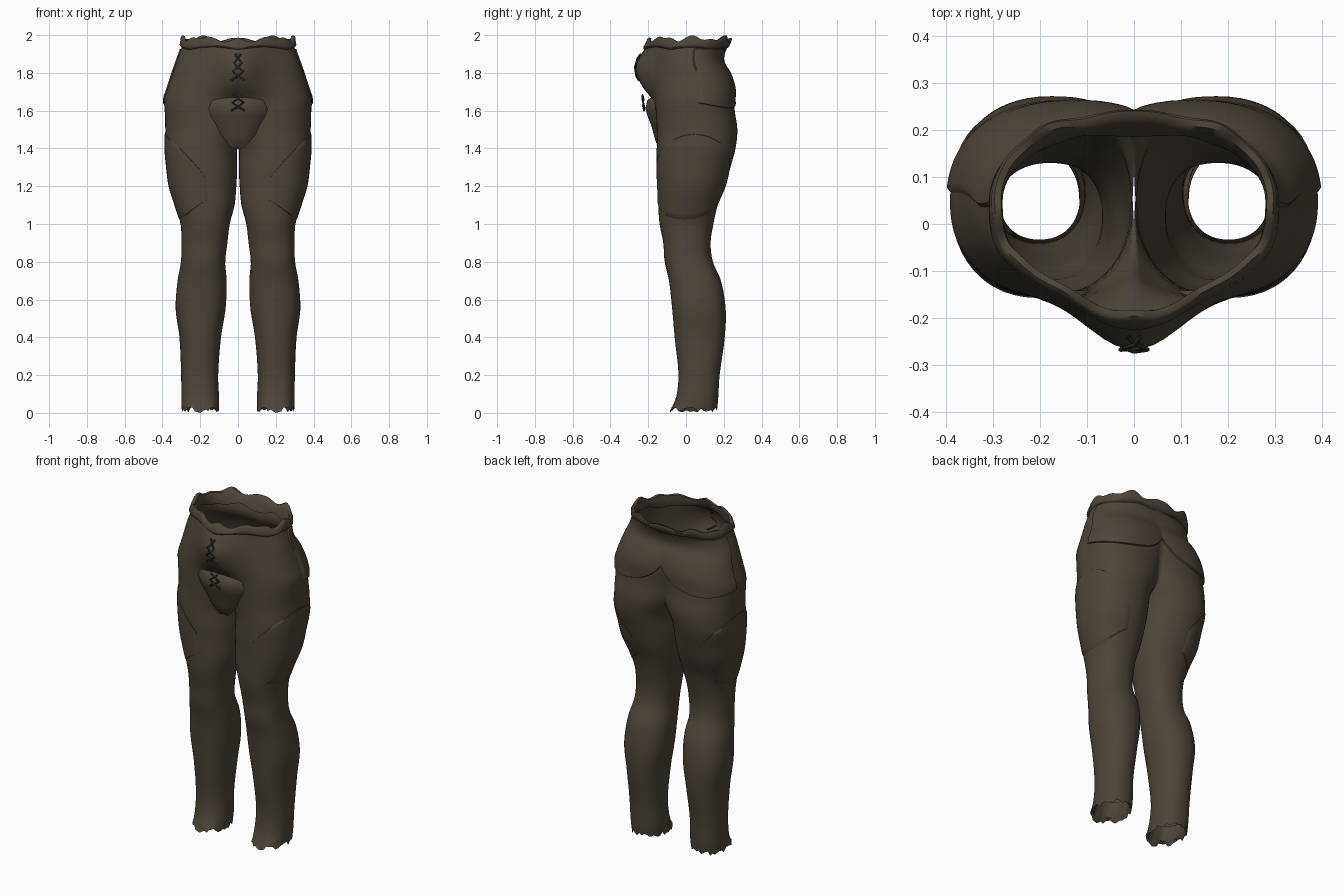
import bpy, bmesh, math, random
from mathutils import Vector

random.seed(4)
cube = bpy.data.objects.get("Cube")
if cube:
    bpy.data.objects.remove(cube)


def material(name, color):
    m = bpy.data.materials.new(name)
    m.use_nodes = True
    m.diffuse_color = color
    m.node_tree.nodes["Principled BSDF"].inputs["Base Color"].default_value = color
    return m


CLOTH = material("brown cloth", (0.075, 0.06, 0.042, 1))
CORD = material("dark cord", (0.03, 0.026, 0.021, 1))

# Section profile of one leg and half hip:
# height, centre x, half width, front y, back y, belly bulge
PROFILE = [
    (0.02, .20, .098, -.085, .165, 0), (0.07, .20, .1, -.055, .17, 0),
    (0.2, .203, .098, -.04, .178, 0), (0.4, .2, .11, -.06, .205, 0),
    (0.55, .198, .132, -.073, .21, 0), (0.7, .19, .13, -.09, .185, 0),
    (0.8, .185, .117, -.113, .142, 0), (0.9, .178, .122, -.12, .13, 0),
    (1.0, .174, .13, -.14, .145, 0), (1.1, .176, .158, -.147, .168, 0),
    (1.2, .187, .178, -.15, .208, 0), (1.3, .191, .187, -.155, .235, 0),
    (1.4, .195, .192, -.155, .262, 0), (1.5, .17, .215, -.155, .272, 0),
    (1.6, .15, .238, -.16, .258, 0), (1.66, .135, .256, -.16, .255, .03),
    (1.72, .12, .252, -.16, .255, .08), (1.8, .09, .256, -.155, .23, .115),
    (1.86, .055, .27, -.15, .195, .11), (1.91, .02, .287, -.15, .2, .08),
    (1.95, 0, .295, -.155, .22, .05), (2.0, 0, .29, -.145, .24, .04),
]


def section(z):
    """Catmull-Rom blend of the profile rows at height z."""
    z = min(max(z, PROFILE[0][0]), PROFILE[-1][0])
    i = max(k for k in range(len(PROFILE) - 1) if PROFILE[k][0] <= z)
    p1, p2 = PROFILE[i], PROFILE[i + 1]
    p0 = PROFILE[max(i - 1, 0)]
    p3 = PROFILE[min(i + 2, len(PROFILE) - 1)]
    h = p2[0] - p1[0]
    s = (z - p1[0]) / h
    out = []
    for a, b, c, d in list(zip(p0, p1, p2, p3))[1:]:
        m1 = (c - a) / (p2[0] - p0[0]) * h
        m2 = (d - b) / (p3[0] - p1[0]) * h
        out.append((2*s**3 - 3*s*s + 1) * b + (s**3 - 2*s*s + s) * m1
                   + (3*s*s - 2*s**3) * c + (s**3 - s*s) * m2)
    return out


def surface(t, z, off=0.0):
    """Point on the garment: t runs front (-1), outside (0), back (1)."""
    cx, rx, yf, yb, bulge = section(z)
    rx, yf, yb = rx + off, yf - off, yb + off
    power = 2 / 2.25
    limit = math.pi
    if z > 1.4:
        limit -= math.acos(min(1, max(0, cx / rx) ** (1 / power)))
    a = t * limit
    c, s = math.cos(a), math.sin(a)
    x = cx + rx * math.copysign(abs(c) ** power, c)
    y = (yf + yb) / 2 + (yb - yf) / 2 * math.copysign(abs(s) ** power, s)
    if s < 0:
        y -= bulge * math.exp(-(x / .13) ** 2) * min(1, -2 * s)
    return Vector((max(x, 0), y, z))


def finish(name, bm, mat, mirror=True, angle=50):
    me = bpy.data.meshes.new(name)
    bm.to_mesh(me)
    bm.free()
    ob = bpy.data.objects.new(name, me)
    bpy.context.collection.objects.link(ob)
    me.materials.append(mat)
    if mirror:
        mod = ob.modifiers.new("mirror", 'MIRROR')
        mod.use_clip = True
        mod.merge_threshold = 0.001
    bpy.ops.object.select_all(action='DESELECT')
    ob.select_set(True)
    bpy.context.view_layer.objects.active = ob
    bpy.ops.object.shade_smooth_by_angle(angle=math.radians(angle))
    return ob


def skin(rows):
    """Bridge equal rows of points into a sheet."""
    bm = bmesh.new()
    vs = [[bm.verts.new(p) for p in row] for row in rows]
    for r0, r1 in zip(vs, vs[1:]):
        for i in range(len(r0) - 1):
            bm.faces.new((r0[i], r0[i + 1], r1[i + 1], r1[i]))
    bmesh.ops.remove_doubles(bm, verts=bm.verts, dist=0.0004)
    return bm


def steps(a, b, n):
    return [a + (b - a) * i / n for i in range(n + 1)]


# Trouser legs and hips, with a ragged hem
ts = steps(-1, 1, 48)
hem = [random.uniform(-.018, .012) for _ in ts]
hem[-1] = hem[0]
hem[12] = -.02
heights = steps(.05, 1.38, 38) + steps(1.4, 1.95, 26)
rows = [[surface(t, .02) + Vector((0, 0, h)) for t, h in zip(ts, hem)]]
rows += [[surface(t, z) for t in ts] for z in heights]
finish("trousers", skin(rows), CLOTH)

# Turned-in hem lining
rows = [[surface(t, .02) + Vector((0, 0, h)) for t, h in zip(ts, hem)],
        [surface(t, .035, -.015) for t in ts],
        [surface(t, .12, -.012) for t in ts]]
finish("hem_lining", skin(rows), CLOTH)


# Waistband with a wavy top edge and an inner face
def rim(t):
    return 1.982 + .01 * math.cos(t * 11) + .008 * math.cos(t * 19 + 1)


def band_low(t):
    return 1.935 + .006 * math.cos(t * 9)


layers = [(-.15, -.004), (0, .008), (.15, .014), (.5, .013), (.85, .012),
          (1, .006), (.95, -.008), (.5, -.013), (0, -.016), (-.5, -.012)]
rows = [[surface(t, band_low(t) + (rim(t) - band_low(t)) * f, o) for t in ts]
        for f, o in layers]
finish("waistband", skin(rows), CLOTH)


# Raised panels that follow the garment and tuck in at their edges
def panel(name, t0, t1, low, high, lift):
    rows = []
    fs = [0, .015] + steps(.08, .92, 12) + [.985, 1]
    for f in fs:
        row = []
        for t in steps(t0, t1, 30):
            u = (t - t0) / (t1 - t0)
            edge = min(f, 1 - f) < .001 or (u < .001 or (u > .999 and t1 < 1))
            row.append(surface(t, low(u) + (high(u) - low(u)) * f,
                               -.006 if edge else lift))
        rows.append(row)
    return finish(name, skin(rows), CLOTH)


panel("back_yoke", .02, 1,
      lambda u: 1.64 + .1 * u ** 6 - .03 * math.sin(math.pi * u),
      lambda u: 1.93, .008)
panel("thigh_panel", -.55, .5,
      lambda u: 1.02 + .12 * abs(2 * u - 1) ** 2,
      lambda u: 1.2 + .28 * math.sin(math.pi * u) ** .7, .003)

# Front flap
flap = [(1.67, .14, -.185), (1.655, .165, -.205), (1.61, .175, -.215),
        (1.57, .16, -.203), (1.52, .125, -.183), (1.47, .09, -.17),
        (1.43, .055, -.158), (1.4, .025, -.13)]
rows = [[Vector((w * u, y + (-.142 - y) * abs(u) ** 2.6, z))
         for u in steps(-1, 1, 20)] for z, w, y in flap]
finish("front_flap", skin(rows), CLOTH, mirror=False)


# Crossed laces
def lace(name, paths, radius):
    cu = bpy.data.curves.new(name, 'CURVE')
    cu.dimensions = '3D'
    cu.bevel_depth = radius
    cu.bevel_resolution = 1
    for pts in paths:
        sp = cu.splines.new('POLY')
        sp.points.add(len(pts) - 1)
        for p, co in zip(sp.points, pts):
            p.co = (*co, 1)
    ob = bpy.data.objects.new(name, cu)
    bpy.context.collection.objects.link(ob)
    cu.materials.append(CORD)


def crossings(z0, z1, w0, w1, n, depth):
    paths = []
    for side in (-1, 1):
        pts = []
        for i, z in enumerate(steps(z0, z1, n * 2)):
            f = i / (n * 2)
            x = side * (w0 + (w1 - w0) * f) * math.cos(math.pi * i / 2)
            pts.append((x, depth(z) - .003 * side * (i % 2), z))
        paths.append(pts)
    return paths


def belly(z):
    return surface(-1, z).y - .004


lace("upper_lace", crossings(1.9, 1.76, .014, .036, 3, belly), .005)
lace("lower_lace", crossings(1.685, 1.6, .024, .036, 2,
                             lambda z: -.222 - .1 * (z - 1.6)), .005)
